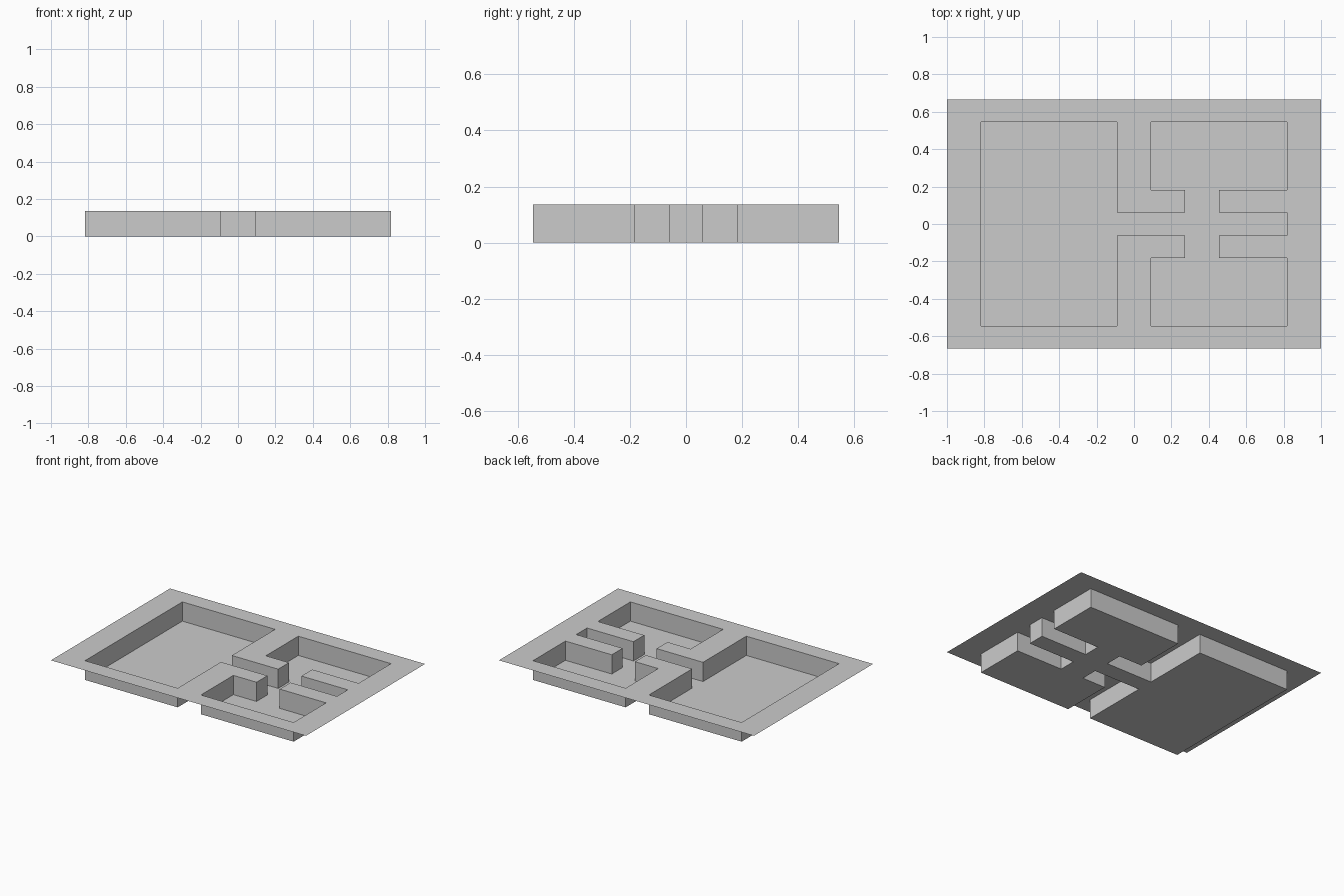
import bpy, bmesh

if "Cube" in bpy.data.objects:
    bpy.data.objects.remove(bpy.data.objects["Cube"])

U = 2 / 11            # layout module
TOP = 0.75 * U        # ground level above the sunken floor

# Half of the room outline (y > 0), from the left room round to the corridor end
half = [(-4.5, 3), (-0.5, 3), (-0.5, 1/3), (1.5, 1/3), (1.5, 1), (0.5, 1),
        (0.5, 3), (4.5, 3), (4.5, 1), (2.5, 1), (2.5, 1/3), (4.5, 1/3)]
half = [(x * U, y * U) for x, y in half]
# Mirror to the front side; reversed so the loop is counter-clockwise
outline = (half + [(x, -y) for x, y in reversed(half)])[::-1]
border = [(-1, -2/3), (1, -2/3), (1, 2/3), (-1, 2/3)]


def make_object(name, bm):
    mesh = bpy.data.meshes.new(name)
    bm.to_mesh(mesh)
    bm.free()
    obj = bpy.data.objects.new(name, mesh)
    bpy.context.collection.objects.link(obj)


def ring(bm, pts, z):
    return [bm.verts.new((x, y, z)) for x, y in pts]


# Sunken floor of all rooms and the corridor
bm = bmesh.new()
bm.faces.new(ring(bm, outline, 0))
make_object("room_floor", bm)

# Walls from floor to ground level, facing into the rooms
bm = bmesh.new()
low, high = ring(bm, outline, 0), ring(bm, outline, TOP)
for i in range(len(low)):
    j = (i + 1) % len(low)
    bm.faces.new((low[j], low[i], high[i], high[j]))
make_object("room_walls", bm)

# Ground sheet with the room outline cut out, built from grid cells
xs = [-1] + [k * U for k in (-4.5, -0.5, 0.5, 1.5, 2.5, 4.5)] + [1]
ys = [-2/3] + [k * U for k in (-3, -1, -1/3, 1/3, 1, 3)] + [2/3]


def in_room(x, y):
    x, y = x / U, abs(y) / U
    left = -4.5 < x < -0.5 and y < 3
    corridor = -0.5 < x < 4.5 and y < 1/3
    door = 1.5 < x < 2.5 and y < 1
    side = 0.5 < x < 4.5 and 1 < y < 3
    return left or corridor or door or side


bm = bmesh.new()
for x0, x1 in zip(xs, xs[1:]):
    for y0, y1 in zip(ys, ys[1:]):
        if not in_room((x0 + x1) / 2, (y0 + y1) / 2):
            bm.faces.new(ring(bm, [(x0, y0), (x1, y0), (x1, y1), (x0, y1)], TOP))
bmesh.ops.remove_doubles(bm, verts=bm.verts, dist=1e-4)
make_object("ground_sheet", bm)
